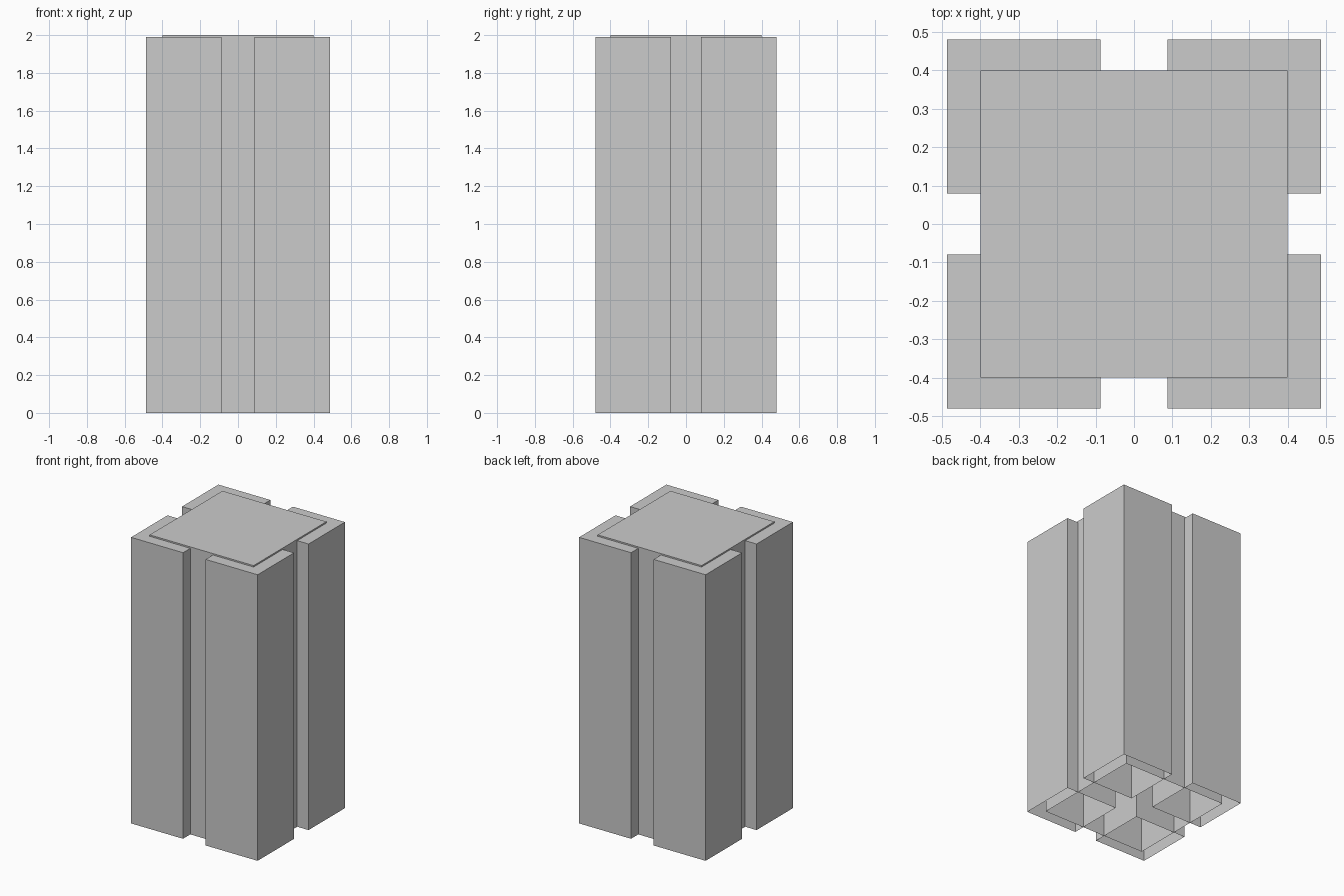
import bpy
import bmesh
from mathutils import Matrix, Vector

if "Cube" in bpy.data.objects:
    bpy.data.objects.remove(bpy.data.objects["Cube"])


def open_box(name, cx, cy, size, height):
    """Box standing on z = 0 with no bottom face."""
    bm = bmesh.new()
    bmesh.ops.create_cube(bm, size=1)
    bmesh.ops.transform(
        bm, verts=bm.verts,
        matrix=Matrix.Translation((cx, cy, height / 2)) @ Matrix.Diagonal((size, size, height, 1)))
    bm.normal_update()
    bottom = [f for f in bm.faces if f.normal.dot(Vector((0, 0, -1))) > 0.9]
    bmesh.ops.delete(bm, geom=bottom, context='FACES_ONLY')
    mesh = bpy.data.meshes.new(name)
    bm.to_mesh(mesh)
    bm.free()
    obj = bpy.data.objects.new(name, mesh)
    bpy.context.collection.objects.link(obj)
    return obj


# Central shaft, open underneath, rising slightly above the corner posts
open_box("central_shaft", 0, 0, 0.8, 2.0)

# Four hollow corner posts overlapping the shaft
for side_y, depth in ((-1, "front"), (1, "back")):
    for side_x, side in ((-1, "left"), (1, "right")):
        open_box(f"{depth}_{side}_post", side_x * 0.287, side_y * 0.28, 0.4, 1.99)
